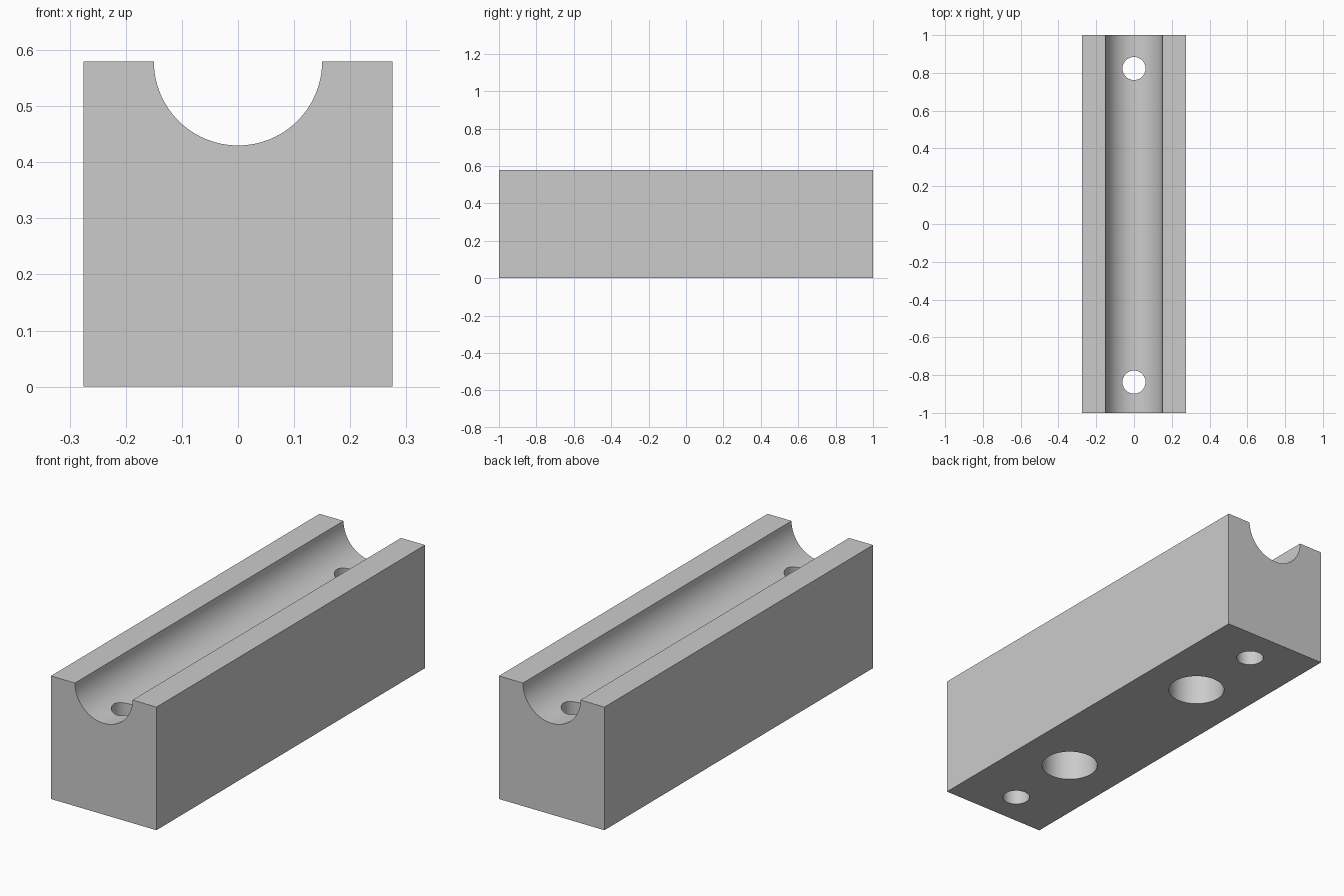
import bpy, bmesh
from math import cos, sin, pi, radians

cube = bpy.data.objects.get("Cube")
if cube:
    bpy.data.objects.remove(cube, do_unlink=True)

HALF_W, HALF_L, HEIGHT = 0.275, 1.0, 0.58
GROOVE_R, GROOVE_STEPS = 0.15, 48
HOLE_SHIFT = -0.007

grey = bpy.data.materials.new("light grey")
grey.use_nodes = True
colour = (0.6, 0.6, 0.6, 1)
grey.diffuse_color = colour
grey.node_tree.nodes["Principled BSDF"].inputs["Base Color"].default_value = colour

# Block: rectangular profile with a half-round groove, extruded lengthwise
profile = [(-HALF_W, HEIGHT), (-HALF_W, 0), (HALF_W, 0), (HALF_W, HEIGHT)]
for i in range(GROOVE_STEPS + 1):
    a = pi * i / GROOVE_STEPS
    profile.append((GROOVE_R * cos(a), HEIGHT - GROOVE_R * sin(a)))

bm = bmesh.new()
end = bm.faces.new([bm.verts.new((x, -HALF_L, z)) for x, z in profile])
result = bmesh.ops.extrude_face_region(bm, geom=[end])
verts = [v for v in result["geom"] if isinstance(v, bmesh.types.BMVert)]
bmesh.ops.translate(bm, verts=verts, vec=(0, 2 * HALF_L, 0))
bmesh.ops.recalc_face_normals(bm, faces=bm.faces)
mesh = bpy.data.meshes.new("grooved_block")
bm.to_mesh(mesh)
bm.free()
mesh.materials.append(grey)
block = bpy.data.objects.new("grooved_block", mesh)
bpy.context.collection.objects.link(block)


def drill(name, y, radius, top):
    """Cut a vertical round hole from the underside up to the given height."""
    bottom = -0.1
    bpy.ops.mesh.primitive_cylinder_add(
        vertices=64, radius=radius, depth=top - bottom,
        location=(0, y, (top + bottom) / 2))
    cutter = bpy.context.object
    cutter.name = name
    cutter.hide_render = True
    cutter.data.materials.append(grey)
    mod = block.modifiers.new(name, "BOOLEAN")
    mod.operation = "DIFFERENCE"
    mod.solver = "EXACT"
    mod.object = cutter
    bpy.context.view_layer.objects.active = block
    bpy.ops.object.modifier_apply(modifier=name)
    bpy.data.objects.remove(cutter, do_unlink=True)


# Narrow through holes near the ends, wide blind holes further in
for side in (-1, 1):
    drill("through_hole", side * 0.83 + HOLE_SHIFT, 0.061, HEIGHT + 0.1)
    drill("blind_hole", side * 0.45 + HOLE_SHIFT, 0.126, 0.29)

# Smooth groove and hole walls, crisp edges elsewhere
bpy.ops.object.select_all(action="DESELECT")
block.select_set(True)
bpy.context.view_layer.objects.active = block
bpy.ops.object.shade_smooth_by_angle(angle=radians(30))
